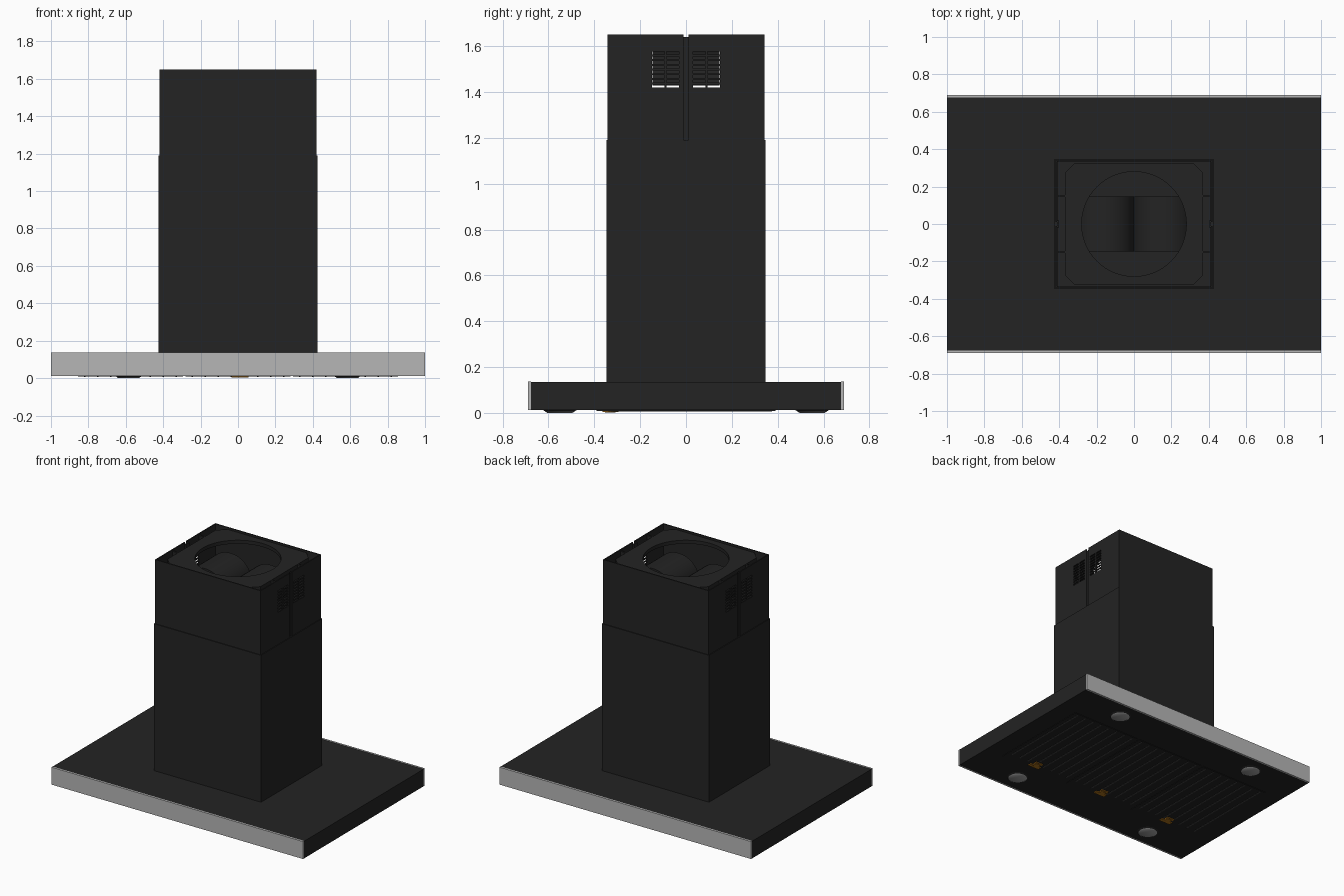
import bpy, bmesh, math
from mathutils import Matrix

cube = bpy.data.objects.get("Cube")
if cube:
    bpy.data.objects.remove(cube, do_unlink=True)


def material(name, rgb):
    m = bpy.data.materials.new(name)
    m.use_nodes = True
    m.diffuse_color = (*rgb, 1)
    m.node_tree.nodes["Principled BSDF"].inputs["Base Color"].default_value = (*rgb, 1)
    return m


DARK = material("black_enamel", (0.017, 0.017, 0.017))
STEEL = material("brushed_steel", (0.47, 0.47, 0.47))
SLAT = material("slat_grey", (0.07, 0.07, 0.07))
LENS = material("lamp_lens", (0.32, 0.32, 0.32))
AMBER = material("amber_latch", (0.4, 0.16, 0.01))


def add_box(bm, x, y, z):
    """Box given by its (low, high) range on each axis."""
    size = [b - a for a, b in (x, y, z)]
    mid = [(a + b) / 2 for a, b in (x, y, z)]
    bmesh.ops.create_cube(bm, size=1, matrix=Matrix.Translation(mid) @ Matrix.Diagonal((*size, 1)))


def add_disc(bm, x, y, z, r1, r2, sides=32):
    mid = (x, y, (z[0] + z[1]) / 2)
    bmesh.ops.create_cone(bm, cap_ends=True, segments=sides, radius1=r1, radius2=r2,
                          depth=z[1] - z[0], matrix=Matrix.Translation(mid))


def add_prism(bm, points, offset):
    face = bm.faces.new([bm.verts.new(p) for p in points])
    new = bmesh.ops.extrude_face_region(bm, geom=[face])["geom"]
    bmesh.ops.translate(bm, vec=offset, verts=[v for v in new if isinstance(v, bmesh.types.BMVert)])


def finish(bm, name, mat, smooth=False):
    bmesh.ops.recalc_face_normals(bm, faces=bm.faces)
    mesh = bpy.data.meshes.new(name)
    bm.to_mesh(mesh)
    bm.free()
    mesh.materials.append(mat)
    ob = bpy.data.objects.new(name, mesh)
    bpy.context.collection.objects.link(ob)
    bpy.ops.object.select_all(action="DESELECT")
    ob.select_set(True)
    bpy.context.view_layer.objects.active = ob
    if smooth:
        bpy.ops.object.shade_smooth_by_angle(angle=math.radians(35))
    return ob


def box(name, mat, *ranges):
    bm = bmesh.new()
    add_box(bm, *ranges)
    return finish(bm, name, mat)


def cut(ob, cutter):
    mod = ob.modifiers.new("cut", "BOOLEAN")
    mod.operation, mod.solver, mod.object = "DIFFERENCE", "EXACT", cutter
    bpy.context.view_layer.objects.active = ob
    bpy.ops.object.modifier_apply(modifier=mod.name)
    bpy.data.objects.remove(cutter, do_unlink=True)


def tube(name, hx, hy, z, wall):
    """Rectangular sleeve open at both ends."""
    ob = box(name, DARK, (-hx, hx), (-hy, hy), z)
    cut(ob, box("bore", DARK, (wall - hx, hx - wall), (wall - hy, hy - wall), (z[0] - 1, z[1] + 1)))
    return ob


# Canopy slab with steel front and back trims
box("canopy", DARK, (-1, 1), (-0.677, 0.677), (0.012, 0.135))
for name, s in (("front_trim", -1), ("back_trim", 1)):
    box(name, STEEL, (-1, 1), sorted((s * 0.677, s * 0.69)), (0.012, 0.137))

# Telescoping chimney
tube("lower_chimney", 0.426, 0.347, (0.135, 1.19), 0.005)
upper = tube("upper_chimney", 0.42, 0.342, (1.1, 1.65), 0.008)

# Vent grilles and mounting slot through both side walls
bm = bmesh.new()
add_box(bm, (-1, 1), (-0.011, 0.011), (1.19, 1.7))
for s in (-1, 1):
    for a in (0.03, 0.094):
        for row in range(8):
            z = 1.42 + row * 0.0205
            add_box(bm, (-1, 1), sorted((s * a, s * (a + 0.054))), (z, z + 0.012))
cut(upper, finish(bm, "slot_cutter", DARK))

# Rails behind the slots and brackets to the top plate
for side, s in (("left", 1), ("right", -1)):
    box(side + "_slot_rail", DARK, sorted((s * 0.40, s * 0.411)), (-0.02, 0.02), (1.15, 1.64))
    for end, y in (("front", -0.15), ("back", 0.15)):
        box(f"{side}_{end}_bracket", DARK, sorted((s * 0.36, s * 0.413)),
            (y - 0.006, y + 0.006), (1.60, 1.64))

# Top plate with chamfered corners and round outlet
hx, hy, c = 0.37, 0.327, 0.055
outline = []
for sx, sy in ((1, 1), (-1, 1), (-1, -1), (1, -1)):
    pair = [(sx * hx, sy * (hy - c), 1.615), (sx * (hx - c), sy * hy, 1.615)]
    outline += pair if sx * sy > 0 else pair[::-1]
bm = bmesh.new()
add_prism(bm, outline, (0, 0, 0.025))
plate = finish(bm, "top_plate", DARK)
bm = bmesh.new()
add_disc(bm, 0, 0, (1.5, 1.8), 0.28, 0.28, 64)
cut(plate, finish(bm, "outlet_cutter", DARK))

# Blower housing: two rounded scrolls meeting in a central valley
bm = bmesh.new()
arc = [(0.16 - 0.16 * math.cos(t), 1.44 + 0.14 * math.sin(t))
       for t in (math.radians(15 + 11 * i) for i in range(16))]
right = [(x, z) for x, z in arc if x > 0.012]
profile = [(-x, z) for x, z in reversed(right)] + [(0, 1.46)] + right
profile += [(0.32, 1.428), (-0.32, 1.428)]
add_prism(bm, [(x, -0.146, z) for x, z in profile], (0, 0.292, 0))
finish(bm, "blower_housing", DARK, smooth=True)

# Blower floor deep in the chimney
box("duct_floor", DARK, (-0.41, 0.41), (-0.333, 0.333), (1.12, 1.14))

# Three baffle filters with slats and latches underneath
for i, name in enumerate(("right", "middle", "left")):
    x0 = (i - 1) * 0.575
    box(name + "_filter", DARK, (x0 - 0.28, x0 + 0.28), (-0.39, 0.39), (0.009, 0.014))
    bm = bmesh.new()
    for k in range(8):
        x = x0 + (k - 3.5) * 0.07
        add_box(bm, (x - 0.004, x + 0.004), (-0.33, 0.375), (0.007, 0.011))
    finish(bm, name + "_slats", SLAT)
    bm = bmesh.new()
    x = (i - 1) * 0.59 + 0.01
    add_box(bm, (x - 0.045, x + 0.045), (-0.365, -0.335), (0.003, 0.01))
    add_disc(bm, x, -0.33, (0.002, 0.01), 0.022, 0.03, 20)
    add_box(bm, (x - 0.03, x + 0.03), (-0.315, -0.295), (0.004, 0.01))
    finish(bm, name + "_latch", AMBER)

# Four domed lamps
for end, y in (("front", -0.55), ("back", 0.55)):
    for side, x in (("left", 0.585), ("right", -0.585)):
        bm = bmesh.new()
        add_disc(bm, x, y, (0.005, 0.013), 0.062, 0.075)
        finish(bm, f"{end}_{side}_lamp_rim", DARK, smooth=True)
        bm = bmesh.new()
        add_disc(bm, x, y, (0, 0.006), 0.055, 0.064)
        finish(bm, f"{end}_{side}_lamp", LENS, smooth=True)
